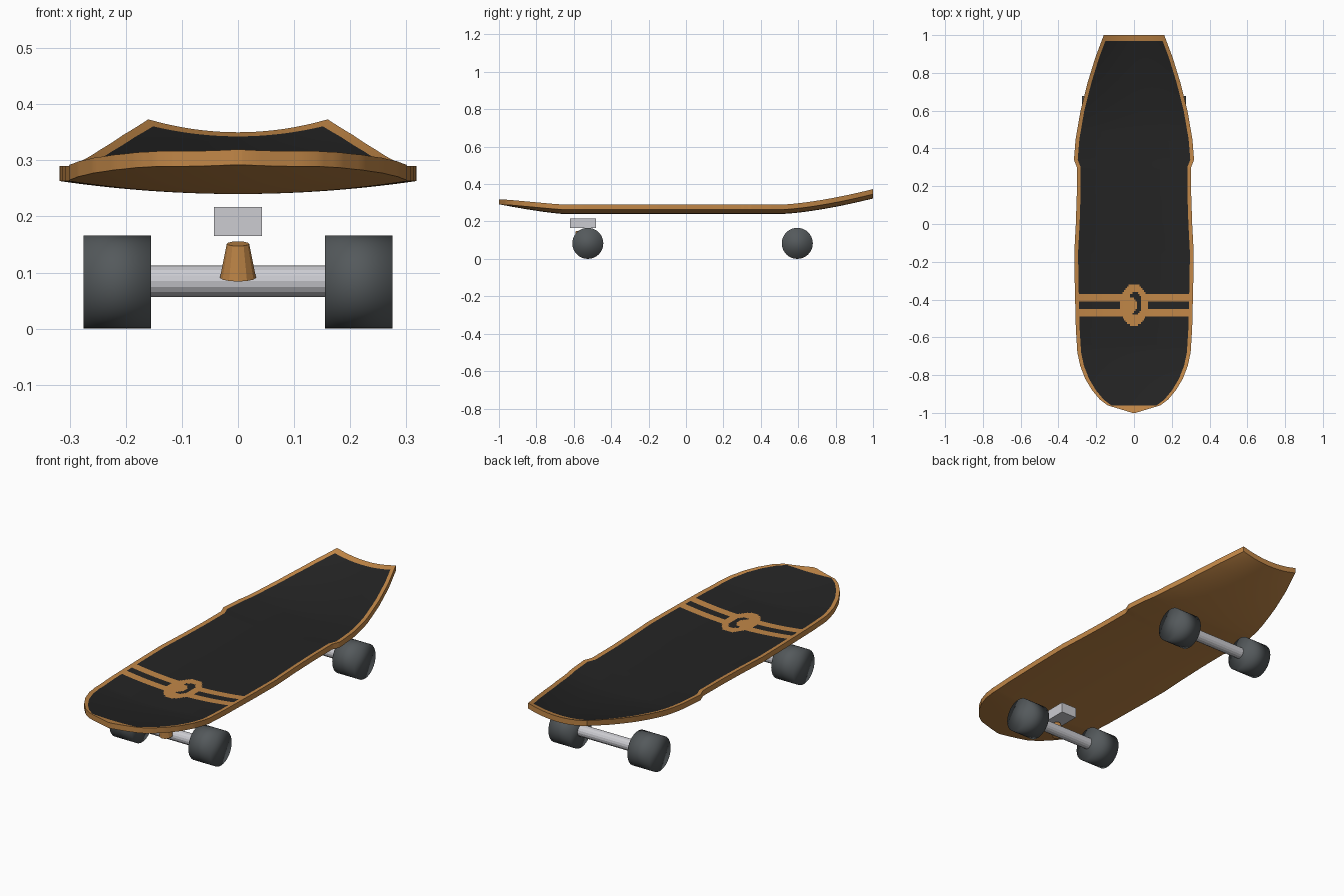
import bpy, bmesh, math

if "Cube" in bpy.data.objects:
    bpy.data.objects.remove(bpy.data.objects["Cube"])


def srgb(r, g, b):
    f = lambda c: c / 12.92 if c <= 0.04045 else ((c + 0.055) / 1.055) ** 2.4
    return (f(r), f(g), f(b), 1.0)


def material(name, color):
    m = bpy.data.materials.new(name)
    m.diffuse_color = color
    m.use_nodes = True
    m.node_tree.nodes["Principled BSDF"].inputs["Base Color"].default_value = m.diffuse_color
    return m


WOOD = material("warm wood", srgb(0.76, 0.53, 0.28))
GRIP = material("black grip", srgb(0.14, 0.14, 0.14))
RUBBER = material("dark grey wheel", srgb(0.33, 0.35, 0.36))
METAL = material("light metal", srgb(0.80, 0.80, 0.82))

# Deck outline: (y, half width)
OUTLINE = [(-1, 0.008), (-0.96, 0.14), (-0.93, 0.18), (-0.88, 0.222), (-0.82, 0.258),
           (-0.75, 0.285), (-0.68, 0.30), (-0.55, 0.308), (-0.3, 0.314), (-0.15, 0.316),
           (0, 0.308), (0.15, 0.303), (0.3, 0.302), (0.34, 0.318), (0.45, 0.309),
           (0.6, 0.283), (0.75, 0.245), (0.88, 0.205), (1, 0.16)]
COLS, ROWS, THICK = 80, 200, 0.027


def half_width(y):
    for (y0, w0), (y1, w1) in zip(OUTLINE, OUTLINE[1:]):
        if y <= y1 + 1e-9:
            return w0 + (w1 - w0) * (y - y0) / (y1 - y0)
    return OUTLINE[-1][1]


def underside(x, y, w):
    """Kicked nose and tail, with sides curling up."""
    nose = max(0, (-0.65 - y) / 0.35)
    tail = max(0, (y - 0.5) / 0.5)
    span = max(w, 0.3) if y < 0 else w
    return 0.24 + 0.052 * nose ** 1.3 + 0.083 * tail ** 1.5 + 0.023 * (x / span) ** 2


def is_grip(x, y, border):
    """Grip everywhere but the rim, two stripes and a round emblem."""
    if border or y > 0.97 or y < -0.96:
        return False
    if (x / 0.072) ** 2 + ((y + 0.428) / 0.112) ** 2 < 1:
        inner = ((x - 0.005) / 0.036) ** 2 + ((y + 0.42) / 0.06) ** 2 < 1
        blob = ((x + 0.014) / 0.03) ** 2 + ((y + 0.43) / 0.04) ** 2 < 1
        return inner and not blob
    return not (-0.41 < y < -0.37 or -0.49 < y < -0.45)


def finish(bm, name, mats, angle=None):
    bmesh.ops.recalc_face_normals(bm, faces=bm.faces)
    me = bpy.data.meshes.new(name)
    bm.to_mesh(me)
    bm.free()
    for m in mats:
        me.materials.append(m)
    ob = bpy.data.objects.new(name, me)
    bpy.context.collection.objects.link(ob)
    if angle is not None:
        bpy.ops.object.select_all(action='DESELECT')
        ob.select_set(True)
        bpy.context.view_layer.objects.active = ob
        bpy.ops.object.shade_smooth_by_angle(angle=math.radians(angle))
    return ob


def tube(name, p, r1, r2, depth, sides, mat, axis='X', angle=None):
    """Cylinder or cone along x or z, centred at p."""
    bm = bmesh.new()
    bmesh.ops.create_cone(bm, cap_ends=True, segments=sides, radius1=r1, radius2=r2, depth=depth)
    ob = finish(bm, name, [mat], angle)
    ob.location = p
    if axis == 'X':
        ob.rotation_euler = (0, math.pi / 2, 0)
    return ob


# Deck: top and bottom sheets, joined by side walls
bm = bmesh.new()
top, bottom = [], []
for j in range(ROWS + 1):
    y = -1 + 2 * j / ROWS
    w = half_width(y)
    inner = max(w - 0.02, w * 0.8)
    xs = [-w] + [inner * (2 * i / (COLS - 2) - 1) for i in range(COLS - 1)] + [w]
    zs = [underside(x, y, w) for x in xs]
    bottom.append([bm.verts.new((x, y, z)) for x, z in zip(xs, zs)])
    top.append([bm.verts.new((x, y, z + THICK)) for x, z in zip(xs, zs)])
for j in range(ROWS):
    for i in range(COLS):
        quad = [(j, i), (j, i + 1), (j + 1, i + 1), (j + 1, i)]
        f = bm.faces.new([top[a][b] for a, b in quad])
        c = f.calc_center_median()
        f.material_index = int(is_grip(c.x, c.y, i in (0, COLS - 1)))
        bm.faces.new([bottom[a][b] for a, b in reversed(quad)])
    for i in (0, COLS):
        bm.faces.new((top[j][i], top[j + 1][i], bottom[j + 1][i], bottom[j][i]))
for j in (0, ROWS):
    for i in range(COLS):
        bm.faces.new((top[j][i], top[j][i + 1], bottom[j][i + 1], bottom[j][i]))
finish(bm, "deck", [WOOD, GRIP], 40)

# Axles and wheels
for end, y in (("front", -0.525), ("rear", 0.595)):
    tube(end + "_axle", (0, y, 0.0845), 0.0277, 0.0277, 0.33, 16, METAL)
    for side, s in (("left", -1), ("right", 1)):
        tube(f"{end}_{side}_wheel", (s * 0.215, y, 0.083), 0.083, 0.083, 0.12, 32,
             RUBBER, angle=180)

# Front truck: wooden bushing and mounting block
bushing = tube("front_bushing", (0, -0.565, 0.121), 0.032, 0.02, 0.062, 12, WOOD, 'Z')
bushing.rotation_euler = (math.radians(12), 0, 0)
bm = bmesh.new()
bmesh.ops.create_cube(bm, size=1)
bmesh.ops.scale(bm, vec=(0.085, 0.14, 0.052), verts=bm.verts)
finish(bm, "front_mount_block", [METAL]).location = (0, -0.55, 0.191)
